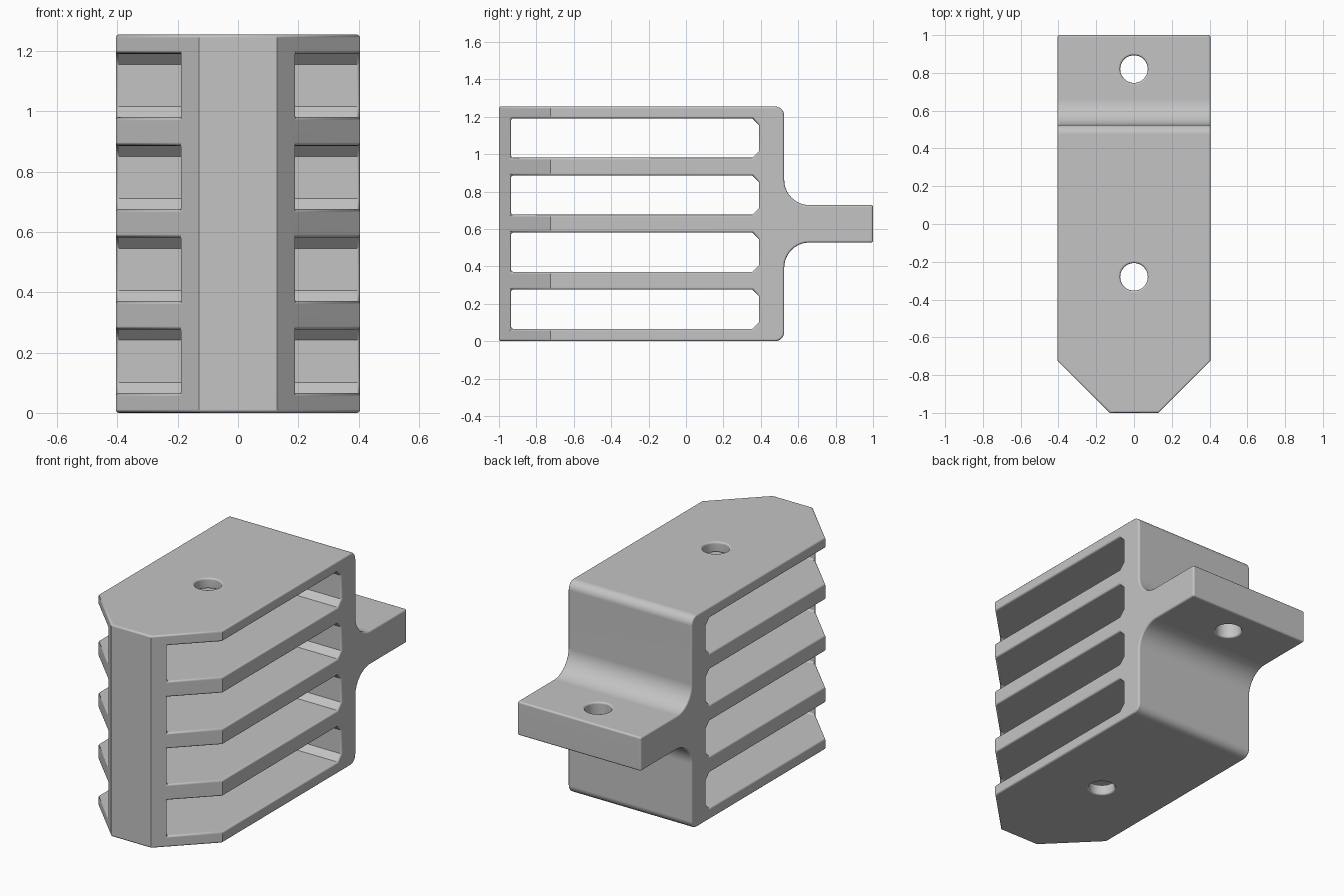
import bpy, bmesh
from math import sin, cos, pi, radians
from mathutils import Vector

cube = bpy.data.objects.get("Cube")
if cube:
    bpy.data.objects.remove(cube, do_unlink=True)

HEIGHT = 1.255
MID = HEIGHT / 2
HALF_WIDTH = 0.405
BACK = 0.525          # rear wall of the finned block
TAB_HALF = 0.1        # half thickness of the mounting tab


def prism(name, points, place, start, end):
    """Extrude a closed 2D outline; place(u, v, w) maps it into space."""
    bm = bmesh.new()
    rings = [[bm.verts.new(place(u, v, w)) for u, v in points] for w in (start, end)]
    bm.faces.new(rings[0])
    bm.faces.new(rings[1])
    n = len(points)
    for i in range(n):
        j = (i + 1) % n
        bm.faces.new((rings[0][i], rings[0][j], rings[1][j], rings[1][i]))
    bmesh.ops.recalc_face_normals(bm, faces=bm.faces)
    mesh = bpy.data.meshes.new(name)
    bm.to_mesh(mesh)
    bm.free()
    obj = bpy.data.objects.new(name, mesh)
    bpy.context.collection.objects.link(obj)
    return obj


def side(u, v, w):
    return Vector((w, u, v))


def plan(u, v, w):
    return Vector((u, v, w))


def arc(cy, cz, r, a0, a1, steps=10):
    angles = [radians(a0 + (a1 - a0) * i / steps) for i in range(steps + 1)]
    return [(cy + r * cos(a), cz + r * sin(a)) for a in angles]


def apply(obj, kind, **settings):
    mod = obj.modifiers.new(kind, kind)
    for key, value in settings.items():
        setattr(mod, key, value)
    bpy.context.view_layer.objects.active = obj
    bpy.ops.object.modifier_apply(modifier=mod.name)


def combine(obj, cutter, operation):
    apply(obj, 'BOOLEAN', operation=operation, solver='EXACT', object=cutter)
    bpy.data.objects.remove(cutter, do_unlink=True)


# Side outline: upper half of the block and tab, mirrored about mid height
upper = [(1.0, MID + TAB_HALF)]
upper += arc(BACK + 0.135, MID + TAB_HALF + 0.135, 0.135, 270, 180)
upper += arc(BACK - 0.05, HEIGHT - 0.05, 0.05, 0, 90)
upper += [(-1.2, HEIGHT)]
lower = [(y, HEIGHT - z) for y, z in reversed(upper)]
body = prism("finned_mounting_block", upper + lower, side, -0.6, 0.6)

# Plan outline with the chamfered front
outline = [(-0.13, -1), (0.13, -1), (HALF_WIDTH, -0.725), (HALF_WIDTH, 1.2),
           (-HALF_WIDTH, 1.2), (-HALF_WIDTH, -0.725)]
combine(body, prism("plan_cutter", outline, plan, -0.2, 1.5), 'INTERSECT')

# Four side-to-side slots with chamfered rear corners
for i in range(4):
    z0 = 0.066 + i * 0.305
    z1 = z0 + 0.21
    slot = [(-0.935, z0), (0.355, z0), (0.39, z0 + 0.035),
            (0.39, z1 - 0.035), (0.355, z1), (-0.935, z1)]
    combine(body, prism("slot_cutter", slot, side, -0.7, 0.7), 'DIFFERENCE')

# Vertical screw holes through the block and the tab
for y in (-0.28, 0.82):
    circle = arc(0, y, 0.073, 0, 360, 40)[:-1]
    combine(body, prism("hole_cutter", circle, plan, -0.2, 1.5), 'DIFFERENCE')

# Softened edges
apply(body, 'BEVEL', width=0.011, segments=3, limit_method='ANGLE',
      angle_limit=radians(50), use_clamp_overlap=False)

# Material
grey = bpy.data.materials.new("plain_grey")
grey.use_nodes = True
colour = (0.55, 0.55, 0.55, 1)
grey.diffuse_color = colour
grey.node_tree.nodes["Principled BSDF"].inputs["Base Color"].default_value = colour
body.data.materials.clear()
body.data.materials.append(grey)

bpy.ops.object.select_all(action='DESELECT')
body.select_set(True)
bpy.context.view_layer.objects.active = body
bpy.ops.object.shade_smooth_by_angle(angle=radians(35))
apply(body, 'WEIGHTED_NORMAL', keep_sharp=True)
